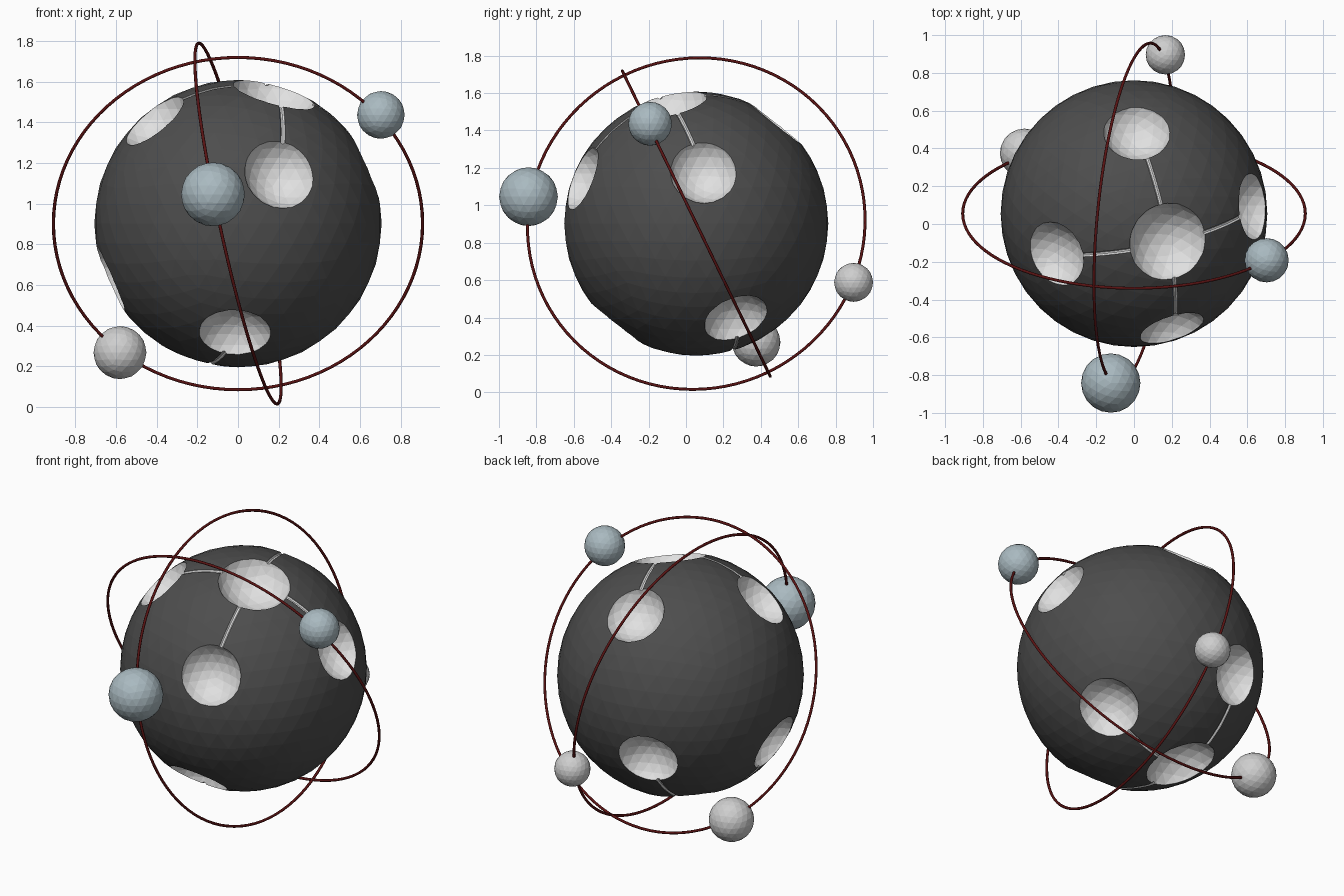
import bpy, bmesh, math
from mathutils import Vector

if "Cube" in bpy.data.objects:
    bpy.data.objects.remove(bpy.data.objects["Cube"])

C = Vector((0, 0.055, 0.902))   # centre of the large globe
R = 0.706


def material(name, rgb):
    m = bpy.data.materials.new(name)
    m.diffuse_color = (*rgb, 1)
    m.use_nodes = True
    m.node_tree.nodes["Principled BSDF"].inputs["Base Color"].default_value = m.diffuse_color
    return m


DARK = material("dark grey", (0.075, 0.075, 0.075))
PALE = material("pale grey", (0.75, 0.75, 0.75))
BLUE = material("blue grey", (0.40, 0.49, 0.53))
GREY = material("light grey", (0.62, 0.62, 0.62))
RED = material("dark red", (0.10, 0.006, 0.006))


def ball(name, loc, r, sub, *mats):
    bpy.ops.mesh.primitive_ico_sphere_add(subdivisions=sub, radius=r, location=loc)
    ob = bpy.context.object
    ob.name = name
    for m in mats:
        ob.data.materials.append(m)
    return ob


def make_pale(ob):
    for p in ob.data.polygons:
        p.material_index = 1
    ob.hide_render = True
    return ob


def crater_cutter(d, a):
    """Ball that cuts a bowl of rim radius a in direction d."""
    h = 0.65 * a
    s = (a * a + h * h) / (2 * h)
    rim = math.sqrt(R * R - a * a)
    return make_pale(ball("crater_cutter", C + d * (rim - h + s), s, 3, DARK, PALE))


def groove_cutter(d0, d1, r=0.0125, n=14, sides=8):
    """Round tube that follows the surface between two craters."""
    bm = bmesh.new()
    side = d0.cross(d1).normalized()
    rings = []
    for i in range(n + 1):
        d = d0.slerp(d1, i / n)
        rings.append([bm.verts.new(C + d * R + r * (
            d * math.cos(2 * math.pi * (k + .5) / sides)
            + side * math.sin(2 * math.pi * (k + .5) / sides))) for k in range(sides)])
    for a, b in zip(rings, rings[1:]):
        for k in range(sides):
            j = (k + 1) % sides
            bm.faces.new((a[k], a[j], b[j], b[k]))
    bm.faces.new(rings[0])
    bm.faces.new(rings[-1])
    bmesh.ops.recalc_face_normals(bm, faces=bm.faces)
    me = bpy.data.meshes.new("groove_cutter")
    bm.to_mesh(me)
    bm.free()
    ob = bpy.data.objects.new("groove_cutter", me)
    bpy.context.collection.objects.link(ob)
    me.materials.append(DARK)
    me.materials.append(PALE)
    return make_pale(ob)


# Globe with craters and grooves, repeated point-symmetrically
globe = ball("globe", C, R, 4, DARK, PALE)
hub = Vector((0.263, -0.218, 0.94)).normalized()
around = [Vector(v).normalized() for v in (
    (0.20, -0.605, 0.24), (0.62, 0.037, 0.269),
    (-0.408, -0.211, 0.503), (0.015, 0.425, 0.535))]
cutters = []
for s in (1, -1):
    cutters.append(crater_cutter(hub * s, 0.21))
    for d in around:
        cutters.append(crater_cutter(d * s, 0.178))
        cutters.append(groove_cutter(hub * s, d * s))
for c in cutters:
    m = globe.modifiers.new("cut", 'BOOLEAN')
    m.operation = 'DIFFERENCE'
    m.solver = 'EXACT'
    m.object = c
bpy.context.view_layer.update()
cut = bpy.data.meshes.new_from_object(
    globe.evaluated_get(bpy.context.evaluated_depsgraph_get()))
globe.modifiers.clear()
globe.data = cut
for c in cutters:
    bpy.data.objects.remove(c)

# Orbit rings
for name, normal in (("wide_orbit_ring", (0, 0.9, 0.436)),
                     ("tall_orbit_ring", (0.971, -0.098, 0.212))):
    q = Vector(normal).to_track_quat('Z', 'Y')
    bpy.ops.mesh.primitive_torus_add(
        location=C, rotation=q.to_euler(), major_radius=0.907, minor_radius=0.008,
        major_segments=96, minor_segments=8)
    ring = bpy.context.object
    ring.name = name
    ring.data.materials.append(RED)
    bpy.ops.object.shade_smooth_by_angle(angle=math.radians(60))

# Small moons threaded on the rings
ball("front_moon", (-0.123, -0.842, 1.046), 0.157, 3, BLUE)
ball("upper_right_moon", (0.702, -0.192, 1.436), 0.117, 3, BLUE)
ball("lower_left_moon", (-0.58, 0.375, 0.268), 0.13, 3, GREY)
ball("back_moon", (0.166, 0.896, 0.588), 0.104, 3, GREY)
